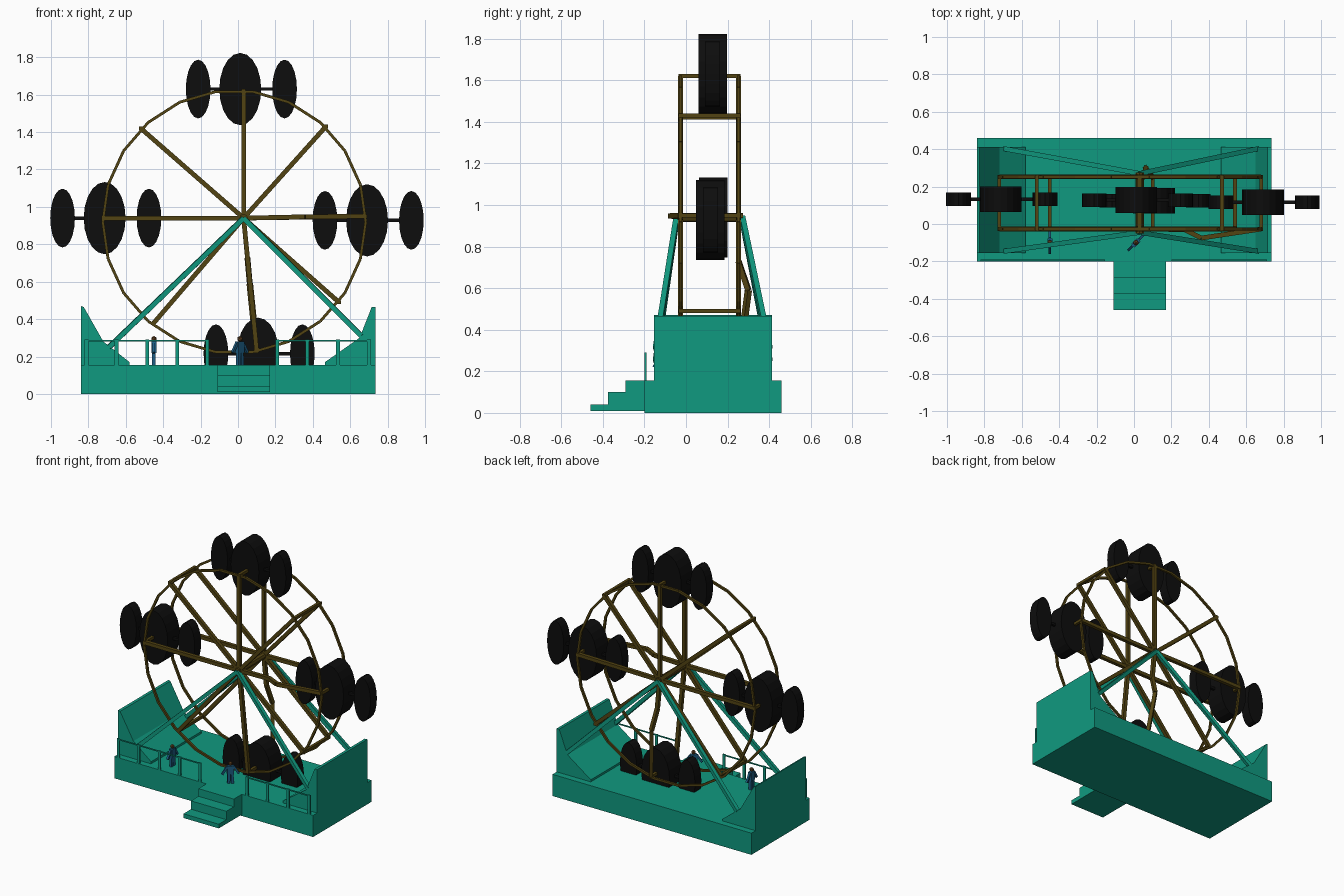
import bpy, bmesh, math
from mathutils import Vector, Matrix

if "Cube" in bpy.data.objects:
    bpy.data.objects.remove(bpy.data.objects["Cube"])


def material(name, rgb):
    m = bpy.data.materials.new(name)
    m.diffuse_color = (*rgb, 1)
    m.use_nodes = True
    m.node_tree.nodes["Principled BSDF"].inputs["Base Color"].default_value = m.diffuse_color
    return m


TEAL = material("teal", (0.005, 0.32, 0.215))
OLIVE = material("dark olive", (0.085, 0.056, 0.006))
BLACK = material("black", (0.004, 0.004, 0.004))
BLUE = material("blue", (0.012, 0.11, 0.23))
BROWN = material("brown", (0.13, 0.055, 0.015))


def finish(bm, name, mat):
    bmesh.ops.recalc_face_normals(bm, faces=bm.faces)
    me = bpy.data.meshes.new(name)
    bm.to_mesh(me)
    bm.free()
    me.materials.append(mat)
    ob = bpy.data.objects.new(name, me)
    bpy.context.collection.objects.link(ob)
    return ob


def add_box(bm, lo, hi):
    lo, hi = Vector(lo), Vector(hi)
    mat = Matrix.Translation((lo + hi) / 2) @ Matrix.Diagonal((*(hi - lo), 1))
    bmesh.ops.create_cube(bm, size=1, matrix=mat)


def add_bar(bm, a, b, w, sides=4):
    """Straight bar of width w between two points."""
    a, b = Vector(a), Vector(b)
    d = b - a
    rot = d.to_track_quat('Z', 'Y').to_matrix().to_4x4()
    turn = Matrix.Rotation(math.pi / 4, 4, 'Z')
    r = w / math.sqrt(2) if sides == 4 else w / 2
    bmesh.ops.create_cone(bm, cap_ends=True, segments=sides, radius1=r, radius2=r,
                          depth=d.length, matrix=Matrix.Translation((a + b) / 2) @ rot @ turn)


def add_prism(bm, profile, y0, y1):
    """Extrude an x-z profile along y."""
    f = bm.faces.new([bm.verts.new((x, y0, z)) for x, z in profile])
    ext = bmesh.ops.extrude_face_region(bm, geom=[f])
    bmesh.ops.translate(bm, vec=(0, y1 - y0, 0),
                        verts=[v for v in ext["geom"] if isinstance(v, bmesh.types.BMVert)])


# Platform
bm = bmesh.new()
add_box(bm, (-0.84, -0.2, 0), (0.735, 0.46, 0.155))
finish(bm, "platform", TEAL)

# Entrance steps, one side profile extruded across
bm = bmesh.new()
for y, z in ((-0.46, 0.04), (-0.375, 0.10), (-0.29, 0.155)):
    add_box(bm, (-0.11, y, 0.01), (0.17, -0.2, z))
finish(bm, "steps", TEAL)

# Sloping end walls
for name, prof in (
    ("left_wall", [(-0.84, 0.155), (-0.84, 0.47), (-0.825, 0.465), (-0.72, 0.28),
                   (-0.58, 0.17), (-0.58, 0.155)]),
    ("right_wall", [(0.735, 0.155), (0.735, 0.465), (0.715, 0.465), (0.65, 0.3),
                    (0.465, 0.17), (0.465, 0.155)])):
    bm = bmesh.new()
    add_prism(bm, prof, -0.155, 0.413)
    finish(bm, name, TEAL)

# Front railing, with a gap at the steps
bm = bmesh.new()
for xs in ((-0.81, -0.65, -0.485, -0.325, -0.165), (0.21, 0.37, 0.535, 0.70)):
    for x in xs:
        add_box(bm, (x - 0.01, -0.199, 0.15), (x + 0.01, -0.19, 0.29))
    add_box(bm, (xs[0], -0.198, 0.28), (xs[-1], -0.191, 0.288))
finish(bm, "railing", TEAL)

HUB = (0.03, 0.94)
Y0, Y1 = -0.027, 0.252

# Splayed support legs
bm = bmesh.new()
for ya, yb in ((-0.045, -0.145), (0.27, 0.402)):
    add_bar(bm, (HUB[0], ya, HUB[1]), (-0.69, yb, 0.25), 0.026)
    add_bar(bm, (HUB[0], ya, HUB[1]), (0.66, yb, 0.31), 0.026)
finish(bm, "support_legs", TEAL)

# Wheel rims
N = 22
CX, CZ, R = -0.02, 0.92, 0.703
pts = [(CX + R * math.cos(2 * math.pi * i / N), CZ + R * math.sin(2 * math.pi * i / N))
       for i in range(N)]
for name, y in (("front_rim", Y0), ("back_rim", Y1)):
    bm = bmesh.new()
    for i in range(N):
        (xa, za), (xb, zb) = pts[i], pts[(i + 1) % N]
        add_bar(bm, (xa, y, za), (xb, y, zb), 0.015)
    finish(bm, name, OLIVE)

# Spokes and cross bars; one spoke on each side is kinked outwards
ends = [(0.03, 1.62), (0.47, 1.43), (0.68, 0.95), (0.54, 0.49),
        (0.10, 0.23), (-0.45, 0.38), (-0.72, 0.94), (-0.52, 1.42)]
kinks = {(2, Y0): [(0.27, -0.03, 0.945), (0.36, -0.075, 0.947)],
         (4, Y1): [(0.05, 0.252, 0.73), (0.063, 0.30, 0.59)]}
spokes, cross = bmesh.new(), bmesh.new()
for i, (x, z) in enumerate(ends):
    for y in (Y0, Y1):
        path = [(HUB[0], y, HUB[1])] + kinks.get((i, y), []) + [(x, y, z)]
        for a, b in zip(path, path[1:]):
            add_bar(spokes, a, b, 0.025)
    add_bar(cross, (x, Y0 - 0.01, z), (x, Y1 + 0.01, z), 0.02)
finish(spokes, "spokes", OLIVE)
finish(cross, "cross_bars", OLIVE)

# Hub axle
bm = bmesh.new()
add_bar(bm, (HUB[0], -0.05, HUB[1]), (HUB[0], 0.275, HUB[1]), 0.045, 8)
finish(bm, "axle", OLIVE)


# Cabins: a large oval between two small ones on a rod
def add_oval(bm, x, y, z, rx, rz, depth):
    mat = (Matrix.Translation((x, y, z)) @ Matrix.Diagonal((rx, 1, rz, 1))
           @ Matrix.Rotation(math.pi / 2, 4, 'X'))
    bmesh.ops.create_cone(bm, cap_ends=True, segments=20, radius1=1, radius2=1,
                          depth=depth, matrix=mat)


for name, x, y, z in (("top_cabin", 0.012, 0.128, 1.63), ("left_cabin", -0.713, 0.132, 0.94),
                      ("right_cabin", 0.69, 0.117, 0.928), ("bottom_cabin", 0.107, 0.125, 0.215)):
    bm = bmesh.new()
    add_oval(bm, x, y, z, 0.112, 0.193, 0.137)
    for dx in (-0.225, 0.237):
        add_oval(bm, x + dx, y, z, 0.066, 0.157, 0.072)
    add_bar(bm, (x - 0.225, y, z), (x + 0.237, y, z), 0.018)
    finish(bm, name, BLACK)

# Standing visitors
for name, x, y, ang in (("first_visitor", 0.01, -0.1, 45), ("second_visitor", -0.45, -0.1, 90)):
    place = Matrix.Translation((x, y, 0.155)) @ Matrix.Rotation(math.radians(ang), 4, 'Z')
    body, head = bmesh.new(), bmesh.new()
    add_box(body, (-0.022, -0.013, 0.065), (0.022, 0.013, 0.125))
    for s in (-1, 1):
        add_bar(body, (s * 0.012, 0, 0), (s * 0.011, 0, 0.07), 0.018)
        add_bar(body, (s * 0.022, 0, 0.118), (s * 0.055, 0, 0.065), 0.014)
    bmesh.ops.create_icosphere(head, subdivisions=1, radius=0.016,
                               matrix=Matrix.Translation((0, 0, 0.139)))
    for part, bm, mat in (("body", body, BLUE), ("head", head, BROWN)):
        bm.transform(place)
        finish(bm, name + "_" + part, mat)
